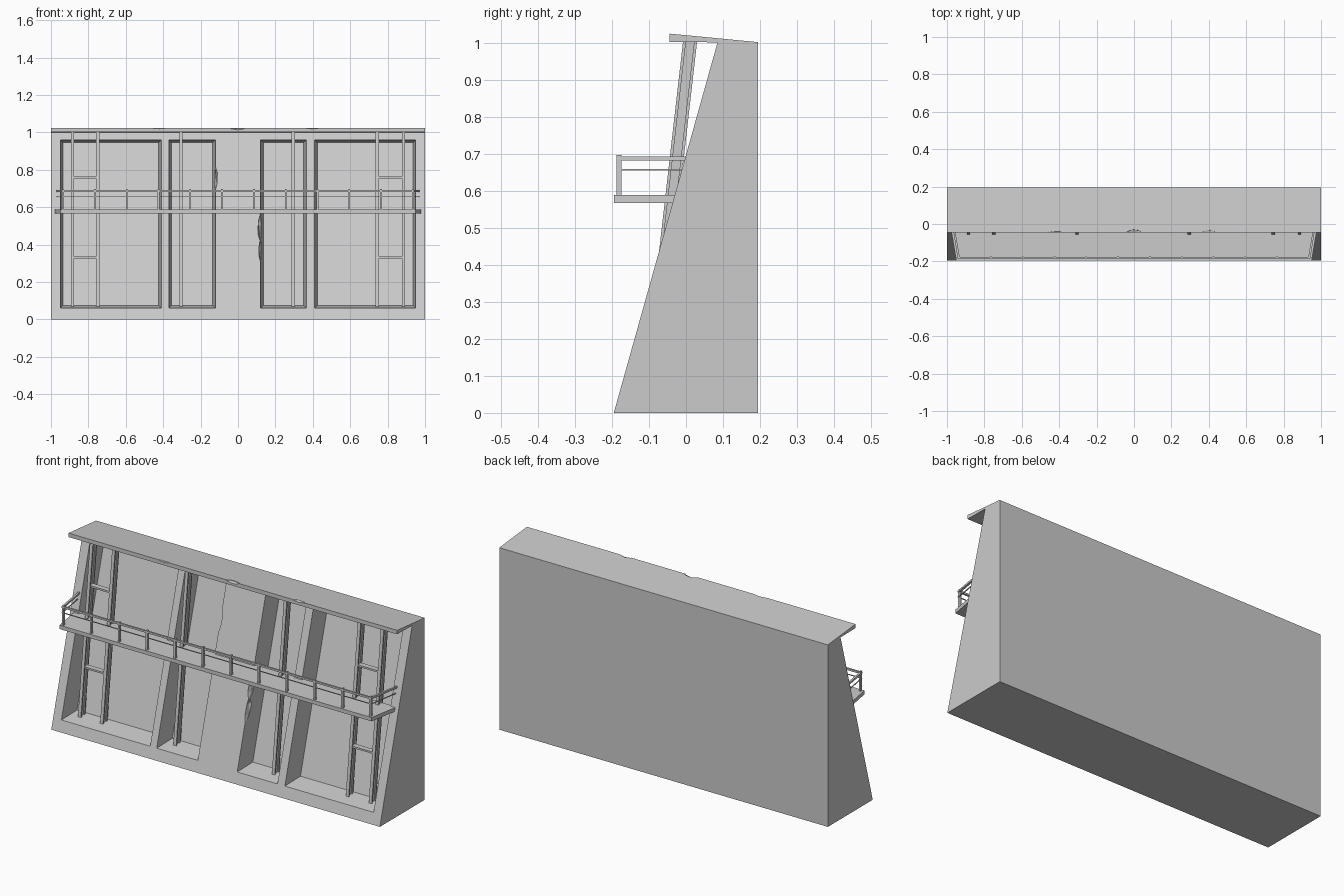
import bpy, bmesh
from mathutils import Matrix, Vector

cube = bpy.data.objects.get("Cube")
if cube:
    bpy.data.objects.remove(cube, do_unlink=True)

concrete = bpy.data.materials.new("concrete_grey")
concrete.use_nodes = True
grey = (0.6, 0.6, 0.6, 1)
concrete.diffuse_color = grey
concrete.node_tree.nodes["Principled BSDF"].inputs["Base Color"].default_value = grey


def face_y(z):
    """Depth of the sloping front face at a height."""
    return -0.195 + 0.28 * z


def finish(name, bm):
    bmesh.ops.recalc_face_normals(bm, faces=bm.faces)
    mesh = bpy.data.meshes.new(name)
    bm.to_mesh(mesh)
    bm.free()
    mesh.materials.append(concrete)
    obj = bpy.data.objects.new(name, mesh)
    bpy.context.collection.objects.link(obj)
    return obj


def loft(name, rings):
    """Skin a row of matching rings and cap both ends."""
    bm = bmesh.new()
    rows = [[bm.verts.new(p) for p in ring] for ring in rings]
    n = len(rows[0])
    for a, b in zip(rows, rows[1:]):
        for i in range(n):
            j = (i + 1) % n
            bm.faces.new((a[i], a[j], b[j], b[i]))
    bm.faces.new(rows[0])
    bm.faces.new(rows[-1])
    return finish(name, bm)


def prism(name, profile, x0, x1):
    return loft(name, [[(x, y, z) for y, z in profile] for x in (x0, x1)])


def box(name, x0, x1, y0, y1, z0, z1):
    return prism(name, [(y0, z0), (y1, z0), (y1, z1), (y0, z1)], x0, x1)


def cut(target, cutter):
    cutter.hide_render = True
    mod = target.modifiers.new("cut", 'BOOLEAN')
    mod.operation = 'DIFFERENCE'
    mod.solver = 'EXACT'
    mod.object = cutter
    bpy.context.view_layer.objects.active = target
    bpy.ops.object.modifier_apply(modifier=mod.name)
    bpy.data.objects.remove(cutter, do_unlink=True)


def chip(target, centre, size, tilt=0):
    """Break a small faceted piece off an edge."""
    bm = bmesh.new()
    bmesh.ops.create_icosphere(bm, subdivisions=1, radius=1)
    bm.transform(Matrix.Translation(centre) @ Matrix.Rotation(tilt, 4, 'X')
                 @ Matrix.Diagonal((*size, 1)))
    cut(target, finish("chip_cutter", bm))


# Wedge-shaped wall with four tapered recesses
wall = prism("wall", [(-0.195, 0), (0.195, 0), (0.195, 1), (0.085, 1)], -1, 1)


def recess_ring(x0, x1, t):
    inset = 0.015 * t
    corners = [(x0 + inset, 0.06 + inset), (x1 - inset, 0.06 + inset),
               (x1 - inset, 0.96 - inset), (x0 + inset, 0.96 - inset)]
    return [(x, face_y(z) + 0.11 * t, z) for x, z in corners]


for x0, x1 in [(-0.95, -0.41), (-0.37, -0.12), (0.12, 0.365), (0.41, 0.95)]:
    cut(wall, loft("recess_cutter", [recess_ring(x0, x1, t) for t in (-0.3, 1)]))

# Broken edges on the middle pillar
for x, z, size in [(-0.122, 0.755, (0.013, 0.03, 0.07)),
                   (0.12, 0.49, (0.015, 0.03, 0.08)),
                   (0.121, 0.37, (0.01, 0.03, 0.07))]:
    chip(wall, Vector((x, face_y(z), z)), size, -0.27)

# Overhanging cap with a chipped front edge
cap = prism("cap", [(-0.045, 1.002), (0.195, 0.999), (0.195, 1.001), (-0.045, 1.024)], -1, 1)
for x, size in [(0.0, (0.045, 0.018, 0.012)), (0.4, (0.04, 0.016, 0.007)),
                (-0.42, (0.045, 0.006, 0.006))]:
    chip(cap, Vector((x, -0.045, 1.025)), size)

# Leaning I-beams from the recess floors to the cap
w, web, d, fl = 0.009, 0.003, 0.038, 0.008
half = [(w, 0), (w, fl), (web, fl), (web, d - fl), (w, d - fl), (w, d)]
section = half + [(-x, y) for x, y in reversed(half)]
for i, cx in enumerate((-0.885, -0.75, -0.305, 0.295, 0.745, 0.885)):
    loft(f"beam_{i + 1}", [[(cx + x, y0 + y, z) for x, y in section]
                           for y0, z in ((-0.115, 0.066), (-0.008, 1.003))])

# Cross rungs between the outer beam pairs
for side, x0, x1 in (("right", -0.885, -0.75), ("left", 0.745, 0.885)):
    for level, z in (("lower", 0.33), ("upper", 0.758)):
        y = -0.008 - 0.1142 * (1.003 - z)
        box(f"{side}_{level}_rung", x0, x1, y + 0.004, y + 0.034, z - 0.005, z + 0.005)

# Walkway floor, narrowing towards the front
plan = [(-0.98, -0.02), (-0.95, -0.195), (0.95, -0.195), (0.98, -0.02)]
loft("walkway_floor", [[(x, y, z) for x, y in plan] for z in (0.567, 0.588)])


# Handrails wrapping round three sides
def handrail(name, z, width, height):
    rings = []
    for x, y, back in ((-0.972, 0.0, 0), (-0.942, -0.187, 1),
                       (0.942, -0.187, 1), (0.972, 0.0, 0)):
        xi = x - width * (1 if x > 0 else -1)
        yi = y + width * back
        rings.append([(x, y, z), (xi, yi, z), (xi, yi, z + height), (x, y, z + height)])
    loft(name, rings)


handrail("top_handrail", 0.682, 0.01, 0.01)
handrail("middle_handrail", 0.654, 0.004, 0.004)

# Railing posts
for i in range(12):
    x = -0.935 + i * 0.17
    box(f"railing_post_{i + 1}", x - 0.005, x + 0.005, -0.188, -0.174, 0.585, 0.696)
